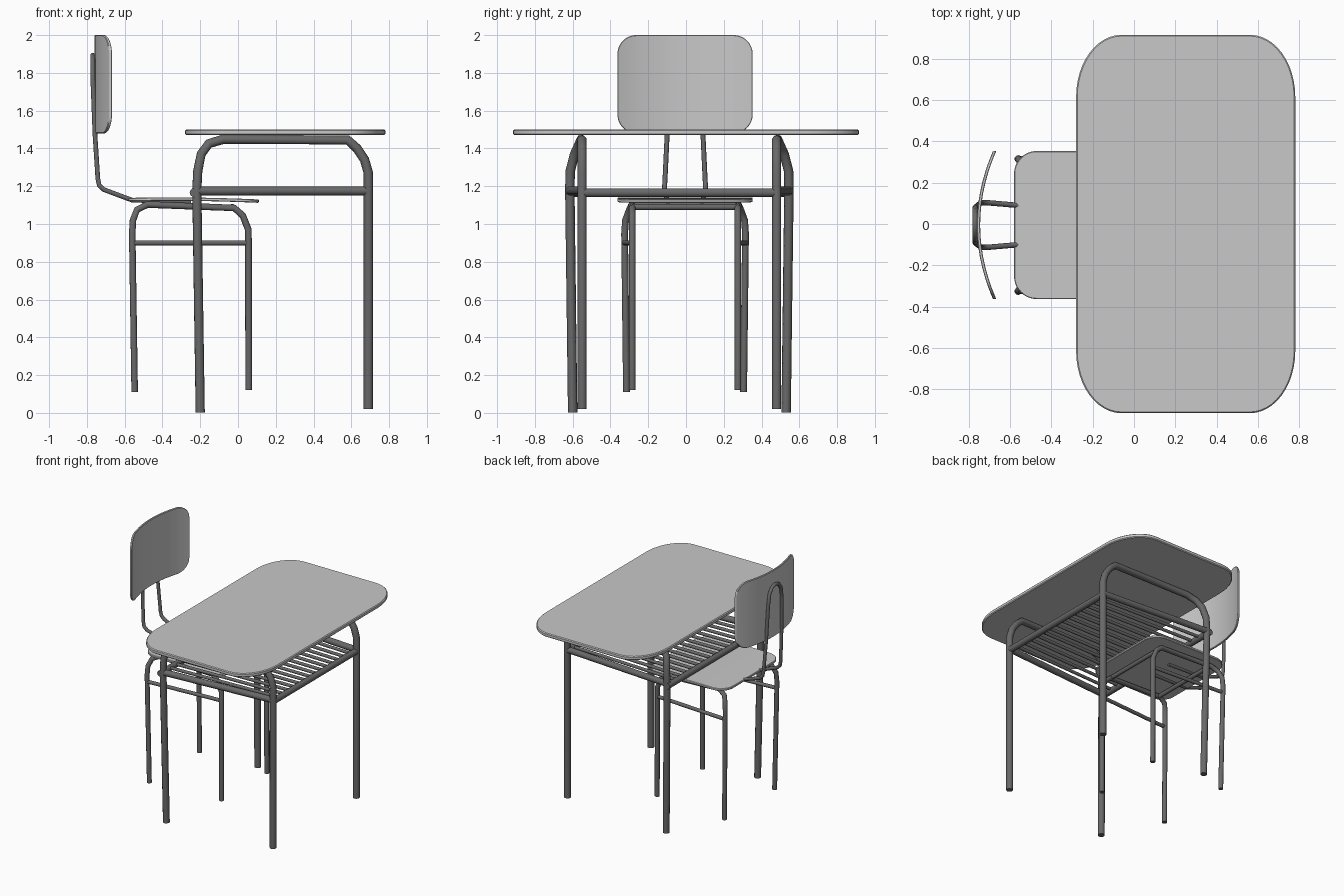
import bpy, bmesh, math
from mathutils import Vector

if "Cube" in bpy.data.objects:
    bpy.data.objects.remove(bpy.data.objects["Cube"])


def material(name, grey):
    m = bpy.data.materials.new(name)
    m.use_nodes = True
    colour = (grey, grey, grey, 1)
    m.diffuse_color = colour
    m.node_tree.nodes["Principled BSDF"].inputs["Base Color"].default_value = colour
    return m


PANEL = material("light grey panel", 0.58)
STEEL = material("dark grey steel", 0.14)


def tube(name, points, radius):
    """Round steel tube with capped ends along a path."""
    curve = bpy.data.curves.new(name, "CURVE")
    curve.dimensions = "3D"
    curve.bevel_depth = radius
    curve.bevel_resolution = 3
    curve.use_fill_caps = True
    spline = curve.splines.new("POLY")
    spline.points.add(len(points) - 1)
    for p, co in zip(spline.points, points):
        p.co = (*co, 1)
    spline.use_smooth = True
    curve.materials.append(STEEL)
    obj = bpy.data.objects.new(name, curve)
    bpy.context.collection.objects.link(obj)
    return obj


def panel(name, half_w, half_h, corner_w, corner_h, place, thickness):
    """Rounded sheet made of strips, bent by place(u, v), then thickened."""
    steps = 12
    side = [half_w - corner_w + corner_w * math.sin(math.pi / 2 * i / steps)
            for i in range(steps + 1)]
    middle = [(half_w - corner_w) * i / 5 for i in range(-4, 5)]
    columns = [-u for u in reversed(side)] + middle + side
    bm = bmesh.new()
    pairs = []
    for u in columns:
        k = max(0, (abs(u) - half_w + corner_w) / corner_w)
        h = half_h - corner_h + corner_h * math.sqrt(max(0, 1 - k * k))
        pairs.append([bm.verts.new(place(u, v)) for v in (-h, h)])
    for (a, b), (c, d) in zip(pairs, pairs[1:]):
        bm.faces.new((a, c, d, b))
    extruded = bmesh.ops.extrude_face_region(bm, geom=bm.faces[:])
    moved = [g for g in extruded["geom"] if isinstance(g, bmesh.types.BMVert)]
    bmesh.ops.translate(bm, verts=moved, vec=thickness)
    bmesh.ops.recalc_face_normals(bm, faces=bm.faces[:])
    rim = [e for e in bm.edges if e.is_manifold and e.calc_face_angle() > 0.9]
    bmesh.ops.bevel(bm, geom=rim, offset=thickness.length * 0.2, segments=1,
                    affect="EDGES")
    mesh = bpy.data.meshes.new(name)
    bm.to_mesh(mesh)
    bm.free()
    mesh.materials.append(PANEL)
    obj = bpy.data.objects.new(name, mesh)
    bpy.context.collection.objects.link(obj)
    bpy.ops.object.select_all(action="DESELECT")
    obj.select_set(True)
    bpy.context.view_layer.objects.active = obj
    bpy.ops.object.shade_smooth_by_angle(angle=math.radians(30))


# Desk top
panel("desk_top", 0.53, 0.915, 0.22, 0.3,
      lambda u, v: (0.25 + u, v, 1.47), Vector((0, 0, 0.03)))

# Desk side frames: x, distance from centre, z
DESK_Y = -0.035
desk_path = [(-0.2, 0.565, 0.002), (-0.218, 0.58, 1.18), (-0.213, 0.578, 1.28),
             (-0.195, 0.555, 1.37), (-0.155, 0.53, 1.425), (-0.08, 0.52, 1.448),
             (0.58, 0.515, 1.445), (0.63, 0.515, 1.4), (0.67, 0.515, 1.34),
             (0.69, 0.515, 1.27), (0.69, 0.515, 0.02)]
for side, s in (("right", -1), ("left", 1)):
    tube(f"desk_frame_{side}", [(x, DESK_Y + s * y, z) for x, y, z in desk_path], 0.025)
    tube(f"desk_side_rail_{side}", [(-0.22, DESK_Y + s * 0.58, 1.175),
                                    (0.69, DESK_Y + s * 0.515, 1.175)], 0.024)

# Book rack below the desk top
for name, x, reach in (("rack_rail_chair_side", -0.232, 0.6), ("rack_rail_far_side", 0.69, 0.515)):
    tube(name, [(x, DESK_Y - reach, 1.166), (x, DESK_Y + reach, 1.166)], 0.024)
SLATS = 14
for i in range(SLATS):
    t = 2 * (i + 1) / (SLATS + 1) - 1
    tube(f"rack_slat_{i + 1}", [(-0.23, DESK_Y + t * 0.56, 1.172),
                                (0.69, DESK_Y + t * 0.515, 1.172)], 0.012)

# Chair side frames
CHAIR_Y = -0.005
chair_path = [(-0.547, 0.31, 0.11), (-0.56, 0.32, 0.95), (-0.556, 0.315, 1.02),
              (-0.535, 0.295, 1.075), (-0.48, 0.282, 1.103), (-0.02, 0.28, 1.085),
              (0.025, 0.28, 1.045), (0.055, 0.28, 0.97), (0.057, 0.28, 0.12)]
for side, s in (("right", -1), ("left", 1)):
    tube(f"chair_frame_{side}", [(x, CHAIR_Y + s * y, z) for x, y, z in chair_path], 0.018)
    tube(f"chair_side_rail_{side}", [(-0.56, CHAIR_Y + s * 0.32, 0.9),
                                     (0.057, CHAIR_Y + s * 0.28, 0.9)], 0.014)
for name, x, z in (("seat_rail_back", -0.47, 1.1), ("seat_rail_front", -0.03, 1.09)):
    tube(name, [(x, CHAIR_Y - 0.28, z), (x, CHAIR_Y + 0.28, z)], 0.016)

# Seat
panel("seat", 0.345, 0.358, 0.11, 0.11,
      lambda u, v: (-0.235 + u, CHAIR_Y + v, 1.122 - 0.012 * u - 0.05 * u * u),
      Vector((0, 0, 0.018)))

# Backrest, curved around the sitter
panel("backrest", 0.358, 0.26, 0.1, 0.1,
      lambda u, v: (-0.76 + 0.078 * (u / 0.358) ** 2, CHAIR_Y + u, 1.74 + v),
      Vector((0.016, 0, 0)))

# Hoop that carries the backrest
hoop = [(-0.25, 0.09, 1.118), (-0.56, 0.095, 1.126), (-0.71, 0.108, 1.182),
        (-0.735, 0.108, 1.205), (-0.742, 0.106, 1.24), (-0.757, 0.095, 1.47),
        (-0.768, 0.085, 1.75), (-0.769, 0.07, 1.84), (-0.769, 0.04, 1.88)]
tube("backrest_hoop", [(x, CHAIR_Y + y, z) for x, y, z in hoop]
     + [(-0.769, CHAIR_Y, 1.893)]
     + [(x, CHAIR_Y - y, z) for x, y, z in reversed(hoop)], 0.013)
